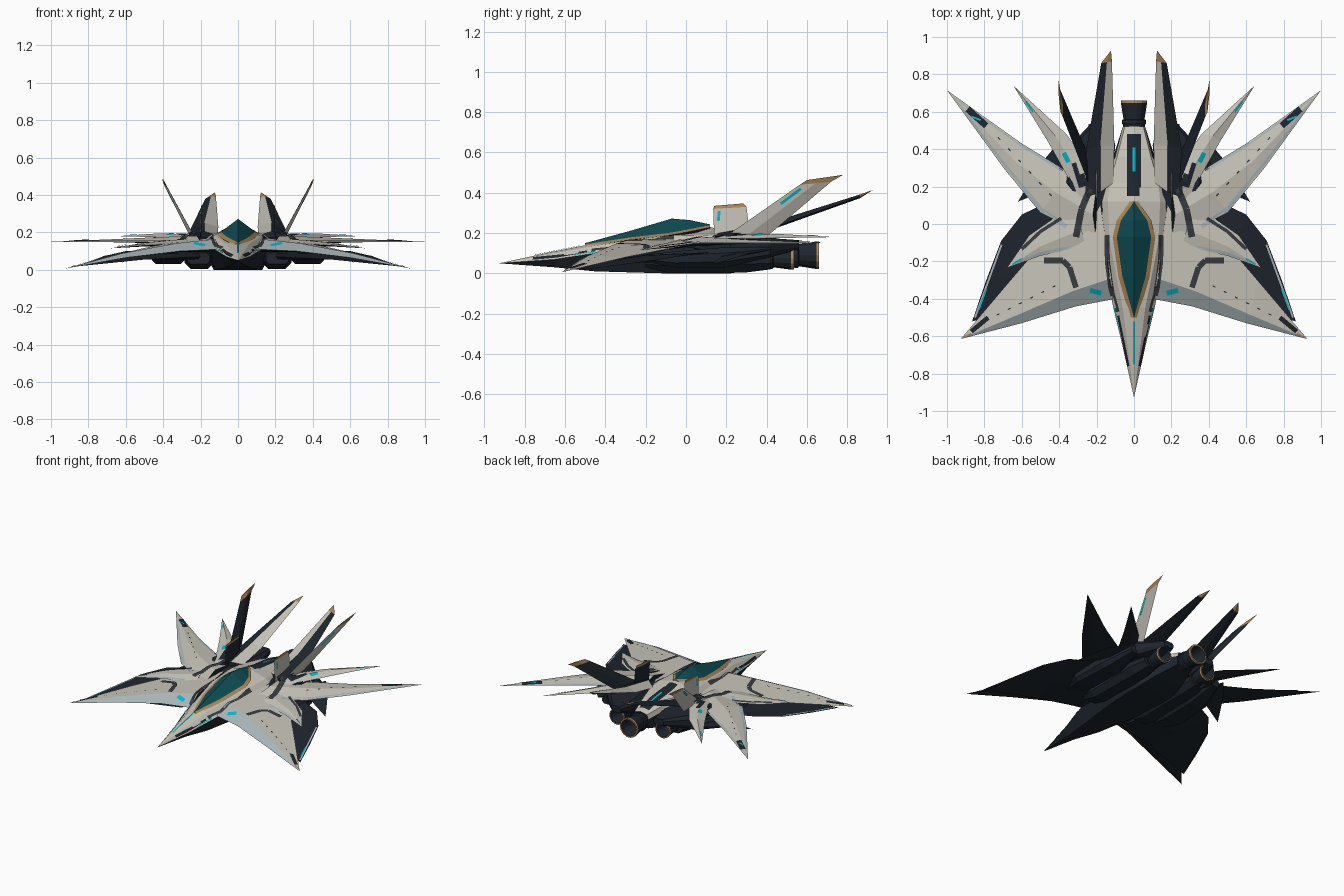
import bpy, bmesh, math
from mathutils import Vector
from mathutils.bvhtree import BVHTree

if "Cube" in bpy.data.objects:
    bpy.data.objects.remove(bpy.data.objects["Cube"])


def material(name, r, g, b):
    m = bpy.data.materials.new(name)
    m.use_nodes = True
    m.diffuse_color = (r, g, b, 1)
    bsdf = m.node_tree.nodes["Principled BSDF"]
    bsdf.inputs["Base Color"].default_value = (r, g, b, 1)
    bsdf.inputs["Roughness"].default_value = 0.6
    return m


MATS = [material("hull_white", .58, .56, .49), material("dark_navy", .013, .019, .027),
        material("edge_blue_grey", .40, .47, .49), material("canopy_teal", .004, .075, .09),
        material("trim_gold", .43, .25, .09), material("glow_cyan", 0, .5, .62),
        material("panel_charcoal", .04, .045, .05)]
WHITE, DARK, EDGE, TEAL, GOLD, CYAN, CHAR = range(7)
hull_verts, hull_faces = [], []


def finish(name, bm, mirror):
    me = bpy.data.meshes.new(name)
    bm.to_mesh(me)
    bm.free()
    for m in MATS:
        me.materials.append(m)
    ob = bpy.data.objects.new(name, me)
    bpy.context.collection.objects.link(ob)
    if mirror:
        ob.modifiers.new("Mirror", 'MIRROR')
    return me


def loft(name, rows, cols, row_mats={}, mirror=True, cap=DARK):
    """Skin closed rings; colour by ring column, or by row where given."""
    bm = bmesh.new()
    rings = [[bm.verts.new(p) for p in r] for r in rows]
    n = len(rings[0])
    for i in range(len(rings) - 1):
        for j in range(n):
            k = (j + 1) % n
            f = bm.faces.new((rings[i][j], rings[i][k], rings[i + 1][k], rings[i + 1][j]))
            f.material_index = row_mats.get(i, cols[j % len(cols)])
    for r in (rings[0], rings[-1]):
        bm.faces.new(r).material_index = cap
    bmesh.ops.remove_doubles(bm, verts=bm.verts, dist=0.0005)
    bmesh.ops.recalc_face_normals(bm, faces=bm.faces)
    me = finish(name, bm, mirror)
    base = len(hull_verts)
    hull_verts.extend(v.co.copy() for v in me.vertices)
    hull_faces.extend([base + v for v in p.vertices] for p in me.polygons)


def symmetric(name, halves, cols, cap=DARK):
    rows = [h + [(-x, y, z) for x, y, z in h[-2:0:-1]] for h in halves]
    loft(name, rows, cols + cols[::-1], mirror=False, cap=cap)


def blade(name, rows, depth, front=WHITE, back=WHITE, row_mats={}):
    """Diamond-section blade from rows of leading, ridge and trailing points."""
    rings = [(a, r, b, (r[0], r[1], r[2] - depth * (1 - i / (len(rows) - 1))))
             for i, (a, r, b) in enumerate(rows)]
    loft(name, rings, [front, back, DARK, DARK], row_mats)


def fin(name, rows, thick):
    """Upright fin: white outside, dark inside, gold top strip."""
    rings = []
    for i, (a, b) in enumerate(rows):
        m, out = (Vector(a) + Vector(b)) / 2, Vector((thick / (i + 1), 0, 0))
        rings.append((a, m + out, b, m - out))
    loft(name, rings, [WHITE, WHITE, DARK, DARK], {len(rows) - 2: GOLD}, cap=GOLD)


def pod(name, rows):
    """Chamfered box pod from rows of y, x range and z range."""
    rings = []
    for y, x0, x1, z0, z1 in rows:
        c = min(x1 - x0, z1 - z0) * .28
        rings.append([(x0 + c, y, z0), (x1 - c, y, z0), (x1, y, z0 + c), (x1, y, z1 - c),
                      (x1 - c, y, z1), (x0 + c, y, z1), (x0, y, z1 - c), (x0, y, z0 + c)])
    loft(name, rings, [DARK])


def nozzle(name, x, z, end, size, mirror):
    prof = [(-.24, .7), (-.13, .85), (-.12, .93), (-.105, .93), (-.1, .8), (-.013, 1),
            (0, 1), (0, .85), (-.1, .5)]
    ring = [(math.cos(a * math.pi / 7), math.sin(a * math.pi / 7)) for a in range(14)]
    rows = [[(x + c * r * size, end + y, z + s * r * size) for c, s in ring] for y, r in prof]
    loft(name, rows, [DARK], {5: GOLD, 6: GOLD}, mirror)


# Fuselage: top, shoulder, chine, keel edge, keel
body = [(-.927, .05, 0, .05, 0, .05, 0, .05), (-.65, .11, .035, .1, .062, .07, .03, .03),
        (-.45, .15, .06, .138, .11, .1, .07, .01), (-.1, .2, .13, .185, .18, .135, .12, 0),
        (.12, .23, .14, .19, .2, .145, .13, 0), (.22, .205, .13, .185, .17, .145, .13, 0),
        (.36, .19, .09, .175, .1, .14, .11, .02), (.52, .155, .05, .145, .06, .115, .06, .05)]
symmetric("fuselage", [[(0, y, zt), (xs, y, zs), (xc, y, zc), (xk, y, zk), (0, y, zk)]
                       for y, zt, xs, zs, xc, zc, xk, zk in body], [WHITE, WHITE, DARK, DARK])

# Canopy with gold frame
glass = [(-.5, 0, .145, .15), (-.28, .062, .178, .21), (-.07, .092, .203, .272),
         (.02, .07, .22, .264), (.12, 0, .24, .243)]
symmetric("canopy", [[(0, y, zt), (x, y, zb), (x + .022, y, zb - .012), (0, y, zb - .05)]
                     for y, x, zb, zt in glass], [TEAL, GOLD, DARK], GOLD)

# Wings and feathers
blade("forward_wing", [
    [(.1, -.4, .11), (.12, -.29, .165), (.18, .1, .165)],
    [(.31, -.44, .1), (.33, -.36, .142), (.42, -.02, .135)],
    [(.6, -.53, .065), (.62, -.485, .088), (.66, -.3, .08)],
    [(.927, -.615, .006)] * 3], .07, EDGE)
blade("lower_wing", [
    [(.2, -.36, .07), (.22, -.1, .1), (.25, .22, .11)],
    [(.5, -.43, .055), (.5, -.2, .09), (.6, .05, .1)],
    [(.865, -.52, .018), (.79, -.3, .045), (.71, -.09, .075)]], .05, DARK, DARK)
blade("middle_feather", [
    [(.26, -.12, .145), (.28, -.03, .165), (.33, .1, .155)],
    [(.5, -.17, .13), (.5, -.12, .145), (.56, -.06, .135)],
    [(.68, -.235, .115)] * 3], .04)
blade("rear_wing", [
    [(.2, -.09, .15), (.22, .05, .182), (.2, .2, .175)],
    [(.5, .06, .148), (.42, .17, .175), (.37, .29, .16)],
    [(.69, .29, .148), (.64, .34, .165), (.6, .43, .152)],
    [(1, .715, .15)] * 3], .05)
blade("tail_feather", [
    [(.28, .12, .17), (.25, .2, .19), (.22, .28, .18)],
    [(.46, .44, .175), (.42, .47, .195), (.36, .48, .18)],
    [(.645, .74, .18)] * 3], .035)
blade("lower_feather", [
    [(.3, .2, .1), (.34, .3, .12), (.4, .44, .12)],
    [(.47, .18, .085), (.48, .24, .095), (.5, .32, .1)],
    [(.62, .12, .04)] * 3], .03, DARK, DARK)
blade("dorsal_blade", [
    [(.26, .14, .185), (.18, .17, .205), (.11, .22, .185)],
    [(.255, .4, .215), (.18, .42, .252), (.105, .42, .23)],
    [(.175, .86, .38), (.145, .865, .392), (.118, .87, .39)],
    [(.123, .927, .414)] * 3], .055, DARK, WHITE, {2: GOLD})

# Upright fins
fin("tail_fin", [[(.225, .17, .165), (.25, .38, .165)], [(.378, .565, .44), (.395, .72, .455)],
                 [(.393, .6, .463), (.405, .78, .489)]], .012)
fin("short_fin", [[(.2, .14, .17), (.202, .32, .17)], [(.196, .135, .32), (.198, .3, .33)],
                  [(.195, .14, .335), (.197, .285, .347)]], .005)

# Dark belly pods and shoulders
pod("intake_pod", [(-.2, .15, .27, .03, .09), (-.1, .13, .285, .005, .12),
                   (.3, .12, .285, .005, .15), (.42, .14, .26, .02, .13)])
pod("outer_pod", [(-.22, .32, .4, .06, .09), (-.05, .29, .46, .03, .11),
                  (.2, .28, .45, .03, .13), (.42, .31, .38, .08, .13)])
pod("rear_shoulder", [(.04, .16, .26, .11, .16), (.22, .12, .38, .08, .175),
                      (.42, .1, .34, .08, .175), (.56, .13, .21, .12, .165)])

# Engines
nozzle("centre_nozzle", 0, .09, .66, .07, False)
nozzle("side_nozzle", .185, .075, .535, .058, True)

hull = BVHTree.FromPolygons(hull_verts, hull_faces)


def strip(name, path, width, mat, lift=.004, side=False):
    """Thin painted strip draped on the hull from above or from the side."""
    ray = Vector((-1, 0, 0)) if side else Vector((0, 0, -1))
    bm = bmesh.new()
    for a, b in zip(path, path[1:]):
        a, b = Vector(a), Vector(b)
        across = Vector((a.y - b.y, b.x - a.x)).normalized() * width / 2
        steps = max(2, int((b - a).length / .02))
        old = None
        for i in range(steps + 1):
            row = []
            for t in (-1, 0, 1):
                p = a.lerp(b, i / steps) + across * t
                start = Vector((2, p.x, p.y)) if side else Vector((p.x, p.y, 2))
                hit = hull.ray_cast(start, ray)[0]
                row.append(bm.verts.new(hit - ray * lift) if hit else None)
            for k in (0, 1):
                quad = old and (old[k], old[k + 1], row[k + 1], row[k])
                if quad and all(quad):
                    spread = [v.co.dot(ray) for v in quad]
                    if max(spread) - min(spread) < .04:
                        bm.faces.new(quad).material_index = mat
            old = row
    bmesh.ops.delete(bm, geom=[v for v in bm.verts if not v.link_faces], context='VERTS')
    bmesh.ops.recalc_face_normals(bm, faces=bm.faces)
    finish(name, bm, side or path[0][0] > 0)


# Pale edges of the feathers
strip("rear_wing_edge", [(.36, -.015), (.495, .075), (.68, .295), (.97, .67)], .024, EDGE, .003)
strip("rear_wing_back_edge", [(.38, .285), (.6, .42), (.95, .672)], .016, EDGE, .003)
strip("middle_feather_edge", [(.34, -.125), (.5, -.158), (.65, -.221)], .016, EDGE, .003)
strip("lower_wing_edge", [(.85, -.5), (.708, -.11)], .01, EDGE, .003)

# Painted markings
strip("spine_panel", [(0, .15), (0, .19), (0, .48)], .075, DARK)
strip("spine_light", [(0, .28), (0, .41)], .014, CYAN, .007)
strip("nose_light", [(0, -.75), (0, -.52)], .01, CYAN)
strip("nose_stripe", [(.03, -.76), (.085, -.49)], .012, DARK)
strip("cheek_light", [(.075, -.6), (.105, -.45)], .008, CYAN)
strip("cheek_stripe", [(.09, -.47), (.125, -.34), (.143, -.2), (.145, -.06)], .026, CHAR)
strip("wing_band", [(.31, -.34), (.345, -.23), (.38, -.195), (.48, -.195)], .03, CHAR)
strip("wing_light", [(.175, -.37), (.235, -.355)], .026, CYAN)
strip("wing_tip_band", [(.78, -.5), (.87, -.575)], .025, DARK)
strip("wing_tip_trim", [(.87, -.588), (.91, -.608)], .012, GOLD)
strip("wing_edge_light", [(.83, -.46), (.79, -.35)], .008, CYAN)
strip("rear_band", [(.235, .19), (.28, .08), (.31, -.07)], .035, CHAR)
strip("rear_tip_band", [(.79, .525), (.89, .615)], .035, DARK)
strip("rear_tip_light", [(.82, .555), (.87, .575)], .01, CYAN, .007)
strip("feather_root_panel", [(.27, .2), (.31, .33)], .05, DARK)
strip("feather_light", [(.35, .33), (.375, .38)], .025, CYAN)
strip("feather_tip_light", [(.54, .6), (.58, .655)], .01, CYAN)
strip("feather_seam", [(.39, .03), (.5, -.04), (.6, -.135)], .018, CHAR)
strip("middle_feather_light", [(.6, -.185), (.65, -.215)], .008, CYAN, .007)
strip("fin_light", [(.47, .345), (.57, .42)], .014, CYAN, side=True)
strip("short_fin_light", [(.165, .31), (.16, .26)], .014, CYAN, side=True)
for i in range(6):
    x = .42 + i * .06
    strip("wing_dash", [(x, -.33 - i * .03), (x + .015, -.337 - i * .03)], .007, CHAR)
    x = .44 + i * .055
    strip("rear_dash", [(x, .15 + i * .06), (x + .012, .163 + i * .06)], .007, CHAR)
